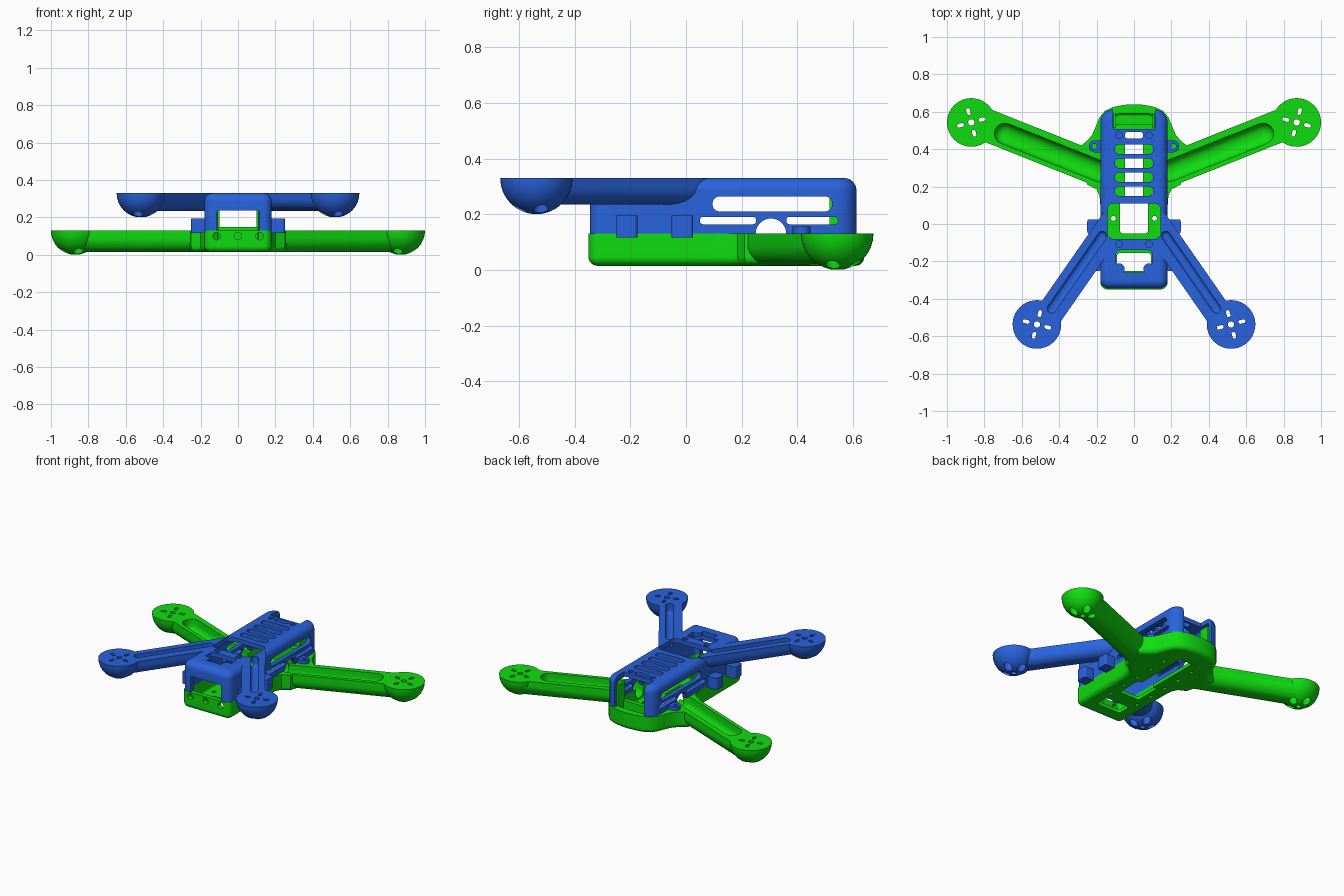
import bpy, bmesh
from math import sin, cos, pi, atan2, radians
from mathutils import Vector

if "Cube" in bpy.data.objects:
    bpy.data.objects.remove(bpy.data.objects["Cube"])


def arc(cx, cy, r, a0, a1, n=8):
    return [(cx + r * cos(a0 + (a1 - a0) * i / n), cy + r * sin(a0 + (a1 - a0) * i / n)) for i in range(n + 1)]


def circle(cx, cy, r, n=24):
    return arc(cx, cy, r, 0, 2 * pi, n)[:-1]


def rrect(x0, y0, x1, y1, r, r_back=None):
    b = r_back or r
    return (arc(x0 + r, y0 + r, r, pi, 1.5 * pi) + arc(x1 - r, y0 + r, r, 1.5 * pi, 2 * pi)
            + arc(x1 - b, y1 - b, b, 0, pi / 2) + arc(x0 + b, y1 - b, b, pi / 2, pi))


def stadium(p, q, r, n=12):
    a = atan2(q[1] - p[1], q[0] - p[0])
    return arc(*q, r, a - pi / 2, a + pi / 2, n) + arc(*p, r, a + pi / 2, a + 1.5 * pi, n)


def both(*outlines):
    return list(outlines) + [[(-x, y) for x, y in reversed(o)] for o in outlines]


def inset(pts, d):
    out = []
    for i, p in enumerate(pts):
        p, a, b = Vector(p), Vector(pts[i - 1]), Vector(pts[(i + 1) % len(pts)])
        u, v = (p - a).normalized(), (b - p).normalized()
        n = Vector((-u.y - v.y, u.x + v.x)).normalized()
        out.append(p + n * d / max(0.5, n.dot(Vector((-u.y, u.x)))))
    return out


def prism(name, outlines, z0, z1, bottom=0, top=0, axis='Z'):
    """Extrude counter-clockwise outlines, with optional rounded bottom and top rims."""
    bm = bmesh.new()
    place = {'Z': lambda a, b, c: (a, b, c), 'X': lambda a, b, c: (c, a, b), 'Y': lambda a, b, c: (a, c, b)}[axis]
    steps = 8
    levels = [(bottom * (1 - sin(t)), z0 + bottom * (1 - cos(t))) for t in
              ([pi / 2 * i / steps for i in range(steps + 1)] if bottom else [pi / 2])]
    if not bottom:
        levels = [(0, z0)]
    if top:
        levels += [(top * (1 - cos(t)), z1 - top * (1 - sin(t))) for t in [pi / 2 * i / steps for i in range(steps + 1)]]
    elif levels[-1][1] < z1 - 1e-5:
        levels.append((0, z1))
    for o in outlines:
        rings = [[bm.verts.new(place(p[0], p[1], z)) for p in inset(o, d)] for d, z in levels]
        n = len(o)
        for lo, hi in zip(rings, rings[1:]):
            for i in range(n):
                bm.faces.new((lo[i], lo[(i + 1) % n], hi[(i + 1) % n], hi[i]))
        bm.faces.new(rings[0][::-1])
        bm.faces.new(rings[-1])
    bmesh.ops.recalc_face_normals(bm, faces=bm.faces)
    me = bpy.data.meshes.new(name)
    bm.to_mesh(me)
    bm.free()
    ob = bpy.data.objects.new(name, me)
    bpy.context.collection.objects.link(ob)
    return ob


def boolean(ob, op, *args, **kw):
    tool = prism("tool", *args, **kw)
    m = ob.modifiers.new("bool", 'BOOLEAN')
    m.operation, m.solver, m.object = op, 'EXACT', tool
    bpy.context.view_layer.objects.active = ob
    bpy.ops.object.modifier_apply(modifier=m.name)
    bpy.data.objects.remove(tool)


def cut(ob, *args, **kw):
    boolean(ob, 'DIFFERENCE', *args, **kw)


def add(ob, *args, **kw):
    boolean(ob, 'UNION', *args, **kw)


def motor_holes(ob, cx, cy, z0, tilt):
    angles = [radians(tilt + 90 * k) for k in range(4)]
    ring = [(cx + 0.06 * cos(a), cy + 0.06 * sin(a)) for a in angles]
    slots = [stadium((cx + 0.051 * cos(a), cy + 0.051 * sin(a)), (cx + 0.069 * cos(a), cy + 0.069 * sin(a)), 0.01, 6)
             for a in angles]
    cut(ob, both(circle(cx, cy, 0.017, 16), *slots), z0 - 0.05, z0 + 0.2)
    cut(ob, both(*[circle(x, y, 0.026, 16) for x, y in ring]), z0 - 0.05, z0 + 0.09)


def finish(ob, color):
    mat = bpy.data.materials.new(ob.name + "_plastic")
    mat.diffuse_color = (*color, 1)
    mat.use_nodes = True
    mat.node_tree.nodes["Principled BSDF"].inputs["Base Color"].default_value = mat.diffuse_color
    ob.data.materials.clear()
    ob.data.materials.append(mat)
    bpy.ops.object.select_all(action='DESELECT')
    ob.select_set(True)
    bpy.context.view_layer.objects.active = ob
    bpy.ops.object.shade_smooth_by_angle(angle=radians(30))


# Lower frame: tub with flared arm roots and rounded nose
half = [(0.18, 0.1), (0.184, 0.15), (0.2, 0.185), (0.25, 0.21), (0.31, 0.4), (0.255, 0.44), (0.225, 0.475),
        (0.205, 0.52), (0.185, 0.57), (0.155, 0.605), (0.11, 0.626), (0.055, 0.637)]
outline = (arc(-0.14, -0.31, 0.04, pi, 1.5 * pi) + arc(0.14, -0.31, 0.04, 1.5 * pi, 2 * pi) + half
           + [(0, 0.64)] + [(-x, y) for x, y in reversed(half)])
lower = prism("lower_frame", [outline], 0.015, 0.13, bottom=0.032)
# Front arms and motor bowls
add(lower, both(stadium((0.85, 0.553), (0.2, 0.294), 0.087)), 0.015, 0.13, bottom=0.075)
add(lower, both(circle(0.87, 0.543, 0.13, 40)), 0, 0.13, bottom=0.1295)
# Arm channels, tub cavity, floor and wall openings
cut(lower, both(stadium((0.69, 0.483), (0.19, 0.284), 0.056)), 0.045, 0.2, bottom=0.05)
cut(lower, [rrect(-0.15, -0.32, 0.15, 0.59, 0.03, 0.08)], 0.04, 0.2, bottom=0.015)
cut(lower, [rrect(-0.075, -0.05, 0.075, 0.13, 0.015), rrect(-0.09, -0.25, 0.09, -0.155, 0.015)], -0.1, 0.1)
cut(lower, [rrect(-0.047, 0.1, 0.047, 0.5, 0.01)], -0.1, 0.1)
cut(lower, both(*[circle(0.11, y, 0.013, 12) for y in (-0.1, 0.03, 0.16, 0.29, 0.42)]), -0.1, 0.1)
cut(lower, [circle(x, 0.1, 0.02, 16) for x in (-0.115, 0, 0.115)], -0.4, -0.28, axis='Y')
motor_holes(lower, 0.87, 0.543, 0, 75)
finish(lower, (0.005, 0.72, 0.005))

# Camera mount: two cheeks joined by a low step
mount = prism("camera_mount", both(rrect(0.098, 0.515, 0.112, 0.59, 0.004)), 0.035, 0.27, top=0.003)
add(mount, [rrect(-0.105, 0.505, 0.105, 0.535, 0.004)], 0.035, 0.15)
finish(mount, (0.005, 0.72, 0.005))

# Upper frame: arched cover
upper = prism("upper_frame", [rrect(-0.18, -0.345, 0.18, 0.612, 0.045, 0.07)], 0.13, 0.33, top=0.044)
# Rear arms and motor bowls
add(upper, both(stadium((0.5, -0.55), (0.11, 0.011), 0.0725)), 0.235, 0.33, bottom=0.06)
add(upper, both(circle(0.519, -0.537, 0.13, 40)), 0.2, 0.33, bottom=0.1295)
# Side strap blocks and screw lugs
add(upper, both(rrect(0.17, -0.25, 0.25, -0.175, 0.012), rrect(0.17, -0.052, 0.25, 0.025, 0.012)), 0.117, 0.195)
add(upper, both(stadium((0.16, 0.415), (0.21, 0.415), 0.032)), 0.131, 0.156)
cut(upper, both(circle(0.212, 0.415, 0.014, 16)), 0.1, 0.2)
# Hollow inside, front window and camera opening
cut(upper, [rrect(-0.15, -0.315, 0.15, 0.585, 0.02, 0.045)], 0.05, 0.3, top=0.015)
cut(upper, [rrect(-0.115, 0.06, 0.115, 0.238, 0.012)], -0.4, -0.25, axis='Y')
cut(upper, [rrect(-0.112, 0.508, 0.112, 0.75, 0.005)], 0.05, 0.45)
# Arm wire channels
cut(upper, both(stadium((0.44, -0.452), (0.17, -0.063), 0.024)), 0.262, 0.4, bottom=0.02)
# Roof openings
cut(upper, [rrect(-0.102, y - 0.025, 0.102, y + 0.025, 0.022) for y in (0.175, 0.25, 0.325, 0.4)]
    + [rrect(-0.048, 0.456, 0.048, 0.492, 0.015), rrect(-0.143, -0.08, 0.143, 0.11, 0.035),
       rrect(-0.097, -0.26, 0.097, -0.14, 0.025)], 0.2, 0.4)
# Roof screw recesses
cut(upper, both(*[circle(0.08, y, 0.018, 16) for y in (-0.108, 0.475)]), 0.318, 0.4)
add(upper, both(circle(0.08, -0.24, 0.03, 20)), 0.305, 0.33)
# Side wall slots
cut(upper, [rrect(0.095, 0.21, 0.525, 0.264, 0.026), rrect(0.05, 0.164, 0.252, 0.191, 0.012),
            rrect(0.36, 0.164, 0.545, 0.191, 0.012), circle(0.305, 0.13, 0.055)], -0.23, 0.23, axis='X')
motor_holes(upper, 0.519, -0.537, 0.2, 15)
finish(upper, (0.022, 0.125, 0.73))
